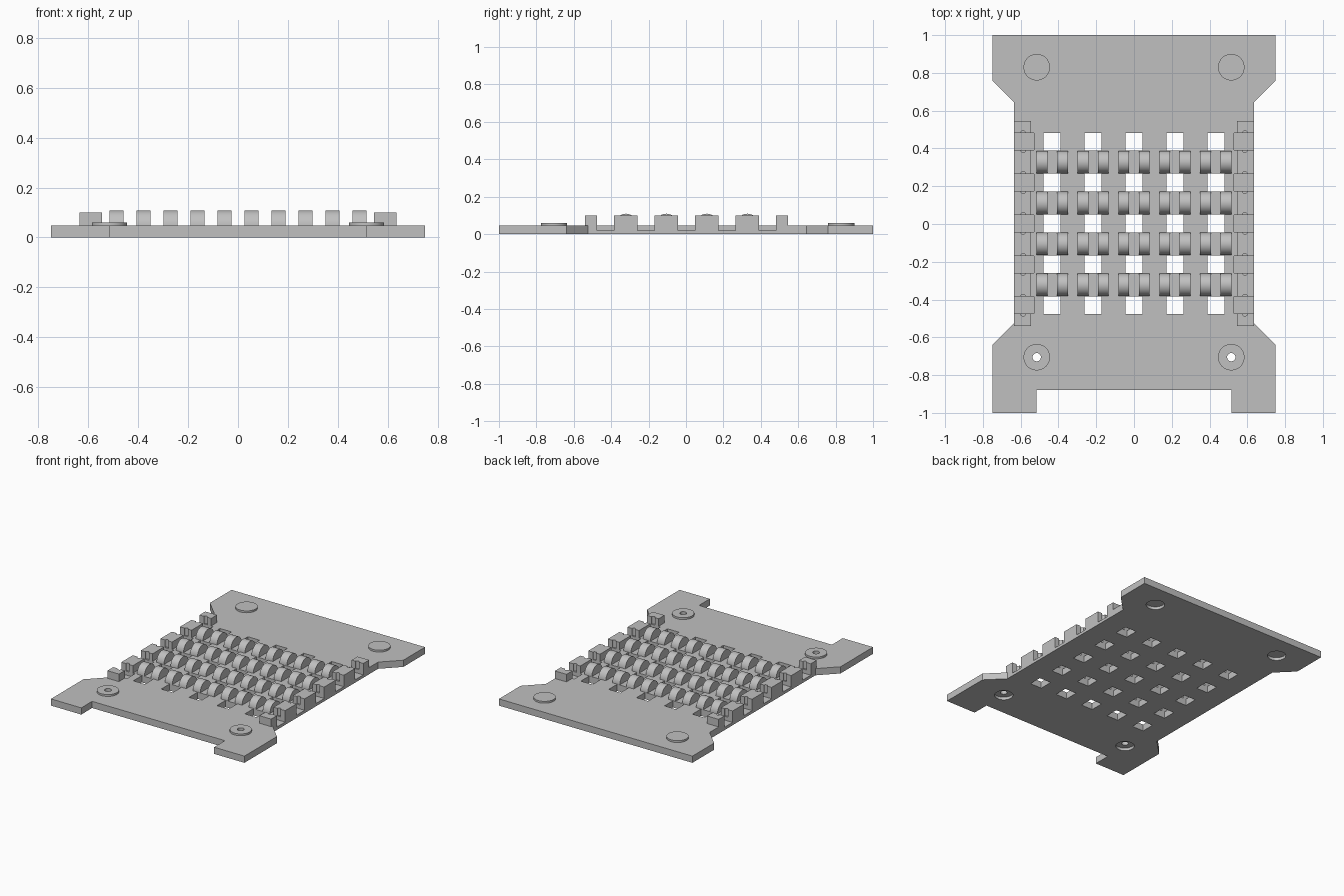
import bpy, bmesh, math
from mathutils import Matrix, Vector

if "Cube" in bpy.data.objects:
    bpy.data.objects.remove(bpy.data.objects["Cube"], do_unlink=True)

grey = bpy.data.materials.new("light_grey")
grey.use_nodes = True
colour = (0.53, 0.53, 0.53, 1)
grey.diffuse_color = colour
grey.node_tree.nodes["Principled BSDF"].inputs["Base Color"].default_value = colour

THICK = 0.047
PITCH = 0.2165
GRID = [PITCH * i for i in range(-2, 3)]


def finish(name, bm, cutter=False):
    bmesh.ops.recalc_face_normals(bm, faces=bm.faces)
    mesh = bpy.data.meshes.new(name)
    bm.to_mesh(mesh)
    bm.free()
    obj = bpy.data.objects.new(name, mesh)
    bpy.context.collection.objects.link(obj)
    mesh.materials.append(grey)
    obj.hide_render = cutter
    return obj


def box(bm, x0, x1, y0, y1, z0, z1):
    size = Vector((x1 - x0, y1 - y0, z1 - z0))
    mid = Vector((x0 + x1, y0 + y1, z0 + z1)) / 2
    bmesh.ops.create_cube(bm, size=1, matrix=Matrix.Translation(mid) @ Matrix.Diagonal((*size, 1)))


def cylinder(bm, x, y, z0, z1, r, sides=48):
    bmesh.ops.create_cone(bm, cap_ends=True, segments=sides, radius1=r, radius2=r,
                          depth=z1 - z0, matrix=Matrix.Translation((x, y, (z0 + z1) / 2)))


def prism(bm, points, direction):
    face = bm.faces.new([bm.verts.new(p) for p in points])
    out = bmesh.ops.extrude_face_region(bm, geom=[face])["geom"]
    bmesh.ops.translate(bm, vec=direction, verts=[v for v in out if isinstance(v, bmesh.types.BMVert)])


def cut(obj, bm):
    cutter = finish(obj.name + "_cutter", bm, cutter=True)
    mod = obj.modifiers.new("cut", 'BOOLEAN')
    mod.operation, mod.solver, mod.object = 'DIFFERENCE', 'EXACT', cutter
    bpy.context.view_layer.objects.active = obj
    bpy.ops.object.modifier_apply(modifier=mod.name)
    bpy.data.objects.remove(cutter, do_unlink=True)


def smooth(obj):
    bpy.ops.object.select_all(action='DESELECT')
    obj.select_set(True)
    bpy.context.view_layer.objects.active = obj
    bpy.ops.object.shade_smooth_by_angle(angle=math.radians(30))


# Base plate: waisted outline with an open front bay
half = [(0.75, 1), (0.75, 0.76), (0.635, 0.645), (0.635, -0.525),
        (0.75, -0.64), (0.75, -1), (0.515, -1), (0.515, -0.88)]
outline = half + [(-x, y) for x, y in reversed(half)]
bm = bmesh.new()
prism(bm, [(x, y, 0) for x, y in outline], (0, 0, THICK))
plate = finish("base_plate", bm)

# Square windows through the plate
bm = bmesh.new()
for x in GRID:
    for y in GRID:
        box(bm, x - 0.045, x + 0.045, y + 0.003 - 0.047, y + 0.003 + 0.047, -0.1, 0.1)
cut(plate, bm)

# Side notches, rounded at their ends, and underside pockets at the corners
bm = bmesh.new()
for side in (-1, 1):
    for y in GRID:
        x0, x1 = sorted((side * 0.53, side * 0.7))
        box(bm, x0, x1, y - 0.042, y + 0.048, 0.02, 0.2)
    for y in (0.83, -0.705):
        cylinder(bm, side * 0.515, y, -0.05, 0.02, 0.06)
cut(plate, bm)

# Raised corner pads; the front pair has screw holes
for label, y in (("back", 0.83), ("front", -0.705)):
    for side, word in ((1, "left"), (-1, "right")):
        bm = bmesh.new()
        cylinder(bm, side * 0.515, y, 0.03, 0.06, 0.07)
        pad = finish(f"{label}_{word}_pad", bm)
        if label == "front":
            for part in (plate, pad):
                bm = bmesh.new()
                cylinder(bm, side * 0.515, y, -0.1, 0.2, 0.022, 24)
                cut(part, bm)
        smooth(pad)

# Toothed side rails with small vertical wire grooves in the tooth faces
for side, word in ((1, "left"), (-1, "right")):
    bm = bmesh.new()
    x0, x1 = sorted((side * 0.545, side * 0.635))
    edges = [-0.54] + [y + d for y in GRID for d in (-0.042, 0.048)] + [0.545]
    for y0, y1 in zip(edges[::2], edges[1::2]):
        box(bm, x0, x1, y0, y1, THICK - 0.002, 0.1)
    rail = finish(f"{word}_rail", bm)
    bm = bmesh.new()
    for y in edges[1:-1]:
        cylinder(bm, side * 0.587, y, 0.03, 0.2, 0.013, 16)
    cut(rail, bm)

# Rows of half-round ridges flanking each column of windows
bm = bmesh.new()
R = 0.06
for row in range(4):
    y = PITCH * (row - 1.5) + 0.003
    for i in range(10):
        x = PITCH / 2 * (i - 4.5)
        arc = [math.pi * k / 24 for k in range(25)]
        points = [(x - 0.0285, y + R * math.cos(a), THICK - 0.001 + 0.063 * math.sin(a)) for a in arc]
        prism(bm, points, (0.057, 0, 0))
smooth(finish("ridges", bm))
